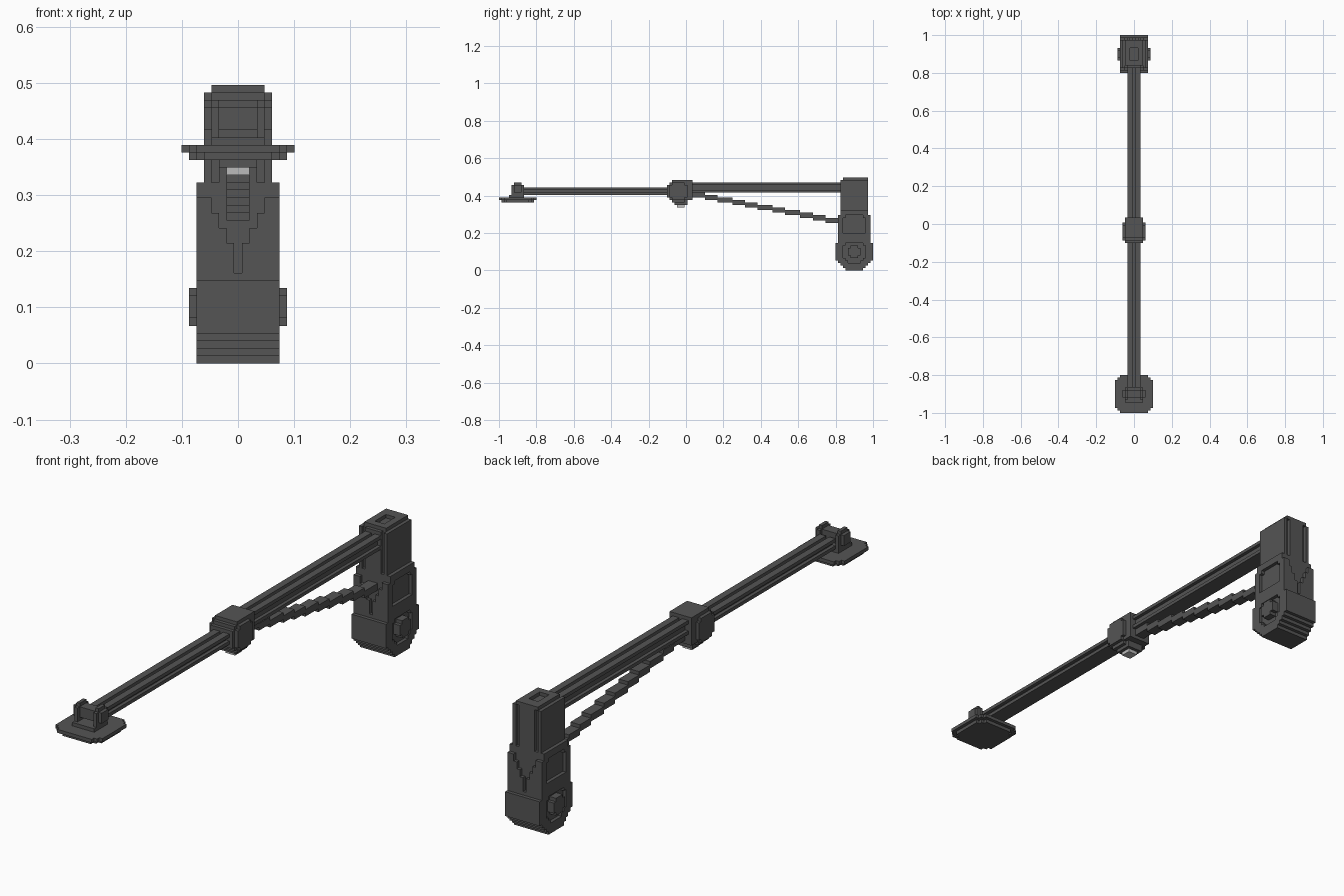
import bpy, bmesh, math

if "Cube" in bpy.data.objects:
    bpy.data.objects.remove(bpy.data.objects["Cube"], do_unlink=True)

V = 2 / 149  # size of one block


def material(name, value):
    m = bpy.data.materials.new(name)
    m.use_nodes = True
    colour = (value, value, value, 1)
    m.diffuse_color = colour
    m.node_tree.nodes["Principled BSDF"].inputs["Base Color"].default_value = colour
    return m


DARK = material("dark grey", 0.09)
LIGHT = material("light grey", 0.5)


def box(hx, y0, y1, z0, z1, inner=0):
    """Blocks symmetric in x, with inner <= |x| <= hx."""
    return {(x, y, z) for x in range(-hx, hx + 1) if abs(x) >= inner
            for y in range(y0, y1 + 1) for z in range(z0, z1 + 1)}


def disc(hx, cy, cz, r, inner=0):
    """Stepped round slab whose axis runs along x."""
    return {c for c in box(hx, cy - r, cy + r, cz - r, cz + r, inner)
            if (c[1] - cy) ** 2 + (c[2] - cz) ** 2 <= (r + 0.7) ** 2}


def build(name, cells, mat=DARK):
    """Skin the outside of a set of blocks and merge the flat faces."""
    bm = bmesh.new()
    verts = {}

    def vert(p):
        if p not in verts:
            verts[p] = bm.verts.new(((p[0] - 0.5) * V, (p[1] - 0.5) * V, p[2] * V))
        return verts[p]

    for c in cells:
        for axis in range(3):
            u, w = (axis + 1) % 3, (axis + 2) % 3
            for side in (0, 1):
                near = list(c)
                near[axis] += 2 * side - 1
                if tuple(near) in cells:
                    continue
                loop = []
                for du, dw in ((0, 0), (1, 0), (1, 1), (0, 1)):
                    p = list(c)
                    p[axis] += side
                    p[u] += du
                    p[w] += dw
                    loop.append(vert(tuple(p)))
                bm.faces.new(loop if side else loop[::-1])
    bmesh.ops.dissolve_limit(bm, angle_limit=math.radians(1),
                             verts=bm.verts[:], edges=bm.edges[:])
    bmesh.ops.triangulate(bm, faces=[f for f in bm.faces if len(f.verts) > 4])
    mesh = bpy.data.meshes.new(name)
    bm.to_mesh(mesh)
    bm.free()
    mesh.materials.append(mat)
    ob = bpy.data.objects.new(name, mesh)
    bpy.context.collection.objects.link(ob)
    return ob


# Foot plate: two stepped layers with clipped corners
def plate(r, z):
    return {c for c in box(r, -67 - r, -67 + r, z, z)
            if abs(c[0]) + abs(c[1] + 67) <= 2 * r - 2}


build("foot_plate", plate(7, 28) | plate(6, 27))

# Foot bracket: two cheeks and a cross pin
cheeks = box(3, -69, -65, 29, 32, 3) | disc(3, -67, 32, 2, 3)
base = box(3, -70, -65, 29, 29)
build("foot_bracket", cheeks | base | disc(4, -67, 32, 1))


# Arms with a groove along the top and along both sides
def arm(y0, y1, z0, z1):
    return (box(2, y0, y1, z0, z1) - box(0, y0, y1, z1, z1)
            - box(2, y0, y1, z0 + 1, z1 - 1, 2))


build("front_arm", arm(-64, -6, 30, 32))
build("rear_arm", arm(1, 62, 31, 34))

# Middle joint with round side caps and a lamp beneath
joint = box(3, -5, 2, 28, 35) | disc(3, -3, 31, 4) | disc(4, -3, 31, 3)
build("middle_joint", joint | box(2, -4, 0, 26, 27))
build("joint_lamp", box(1, -3, -1, 25, 25), LIGHT)

# Diagonal strut descending in steps
strut = set()
for y in range(2, 63):
    top = 30 - int((y - 2) / 5.4)
    strut |= box(1, y, y, top - 1, top)
build("diagonal_strut", strut)

# Column: grooved faces and a slotted cap
MID = 67
column = box(4, MID - 5, MID + 5, 12, 35) | box(4, MID - 4, MID + 4, 12, 35)
for y in (MID - 5, MID + 5):
    column -= {c for c in box(3, y, y, 24, 35, 3)}
    column -= {c for c in box(3, y, y, 18, 23) if c[2] >= 18 + 2 * abs(c[0]) and abs(c[0]) == 3}
cap = box(3, MID - 4, MID + 5, 36, 36) - box(1, MID - 2, MID + 2, 36, 36)
build("column", column | cap)

# Fork: wraps the column with a V notch front and back and framed sides
fork = set()
for x, y, z in box(5, MID - 6, MID + 6, 11, 23):
    corner = abs(y - MID) == 6 and z > 21
    notch = abs(y - MID) == 6 and z >= (12 if x == 0 else 14 + 2 * abs(x))
    side_panel = (abs(x) == 5 and abs(y - MID) <= 4 and 14 <= z <= 21
                  and not (abs(y - MID) == 4 and z in (14, 21)))
    if not (corner or notch or side_panel):
        fork.add((x, y, z))
fork |= {c for c in box(4, MID - 5, MID + 5, 24, 35)}
for y in (MID - 5, MID + 5):
    fork -= box(3, y, y, 24, 35, 3)
build("fork", fork)

# Hub: thick drum with a sunken ring and a raised boss on each side
hub = disc(5, MID, 7, 7) - disc(5, MID, 7, 4, 5)
build("hub", hub | disc(6, MID, 7, 2))
